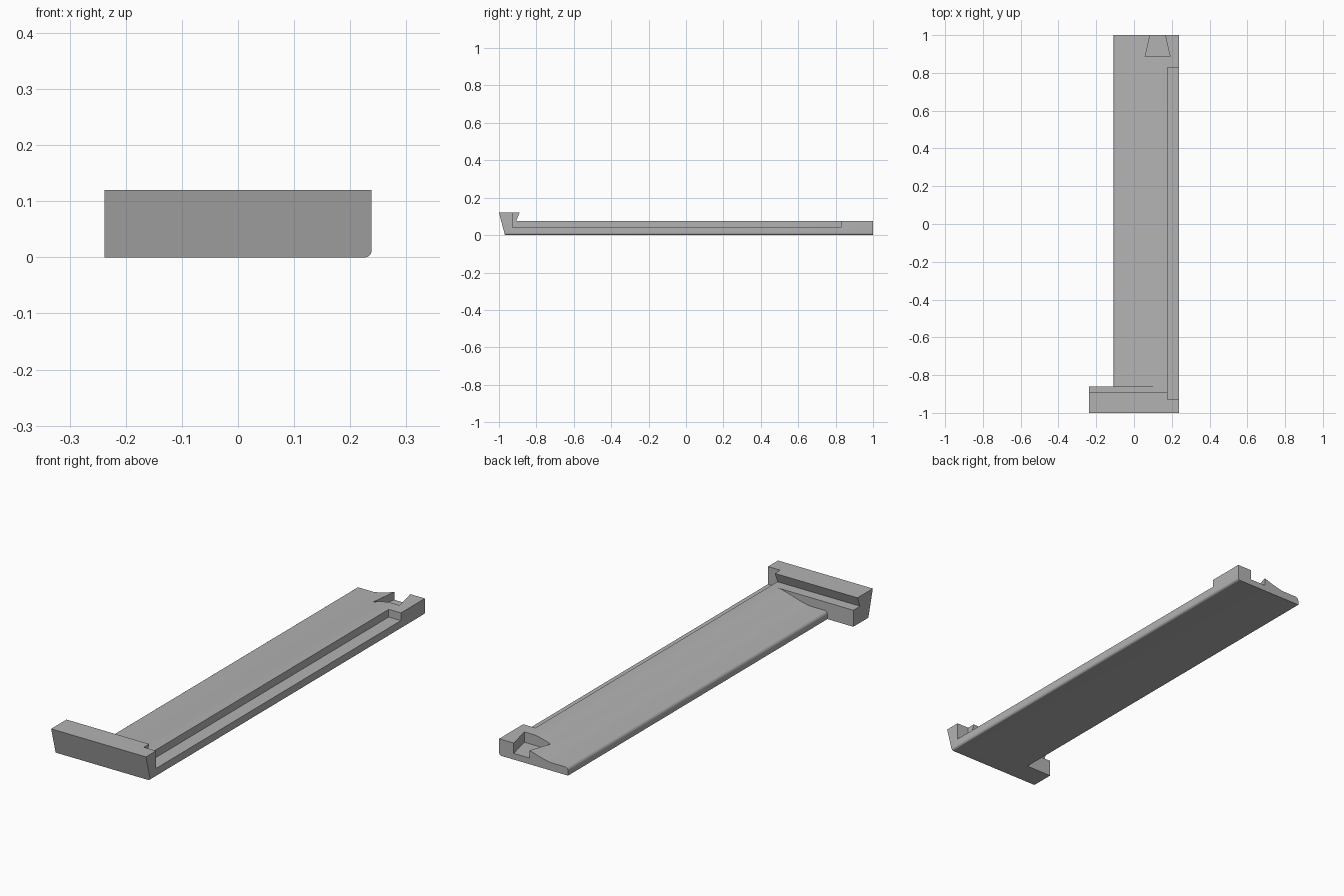
import bpy, bmesh, math
from mathutils import Vector

cube = bpy.data.objects.get("Cube")
if cube:
    bpy.data.objects.remove(cube, do_unlink=True)

grey = bpy.data.materials.new("plain grey")
grey.use_nodes = True
colour = (0.45, 0.45, 0.45, 1)
grey.diffuse_color = colour
grey.node_tree.nodes["Principled BSDF"].inputs["Base Color"].default_value = colour

RIGHT, LEFT, OUTER = 0.238, -0.108, -0.238   # plank sides and far block end
TOP, THIN, ROUND = 0.075, 0.036, 0.012       # plank heights, lower edge radius


def prism(name, outline, sweep):
    """Extrude a closed outline of 3D points along a sweep vector."""
    bm = bmesh.new()
    face = bm.faces.new([bm.verts.new(p) for p in outline])
    ext = bmesh.ops.extrude_face_region(bm, geom=[face])
    moved = [g for g in ext["geom"] if isinstance(g, bmesh.types.BMVert)]
    bmesh.ops.translate(bm, verts=moved, vec=Vector(sweep))
    bmesh.ops.recalc_face_normals(bm, faces=bm.faces)
    mesh = bpy.data.meshes.new(name)
    bm.to_mesh(mesh)
    bm.free()
    mesh.materials.append(grey)
    ob = bpy.data.objects.new(name, mesh)
    bpy.context.collection.objects.link(ob)
    return ob


def combine(target, other, operation):
    """Apply a boolean and remove the helper."""
    bpy.context.view_layer.objects.active = target
    mod = target.modifiers.new("join", "BOOLEAN")
    mod.operation, mod.object, mod.solver = operation, other, "EXACT"
    bpy.ops.object.modifier_apply(modifier=mod.name)
    bpy.data.objects.remove(other, do_unlink=True)


def arc(cx, cz, r, start, end, steps=6):
    angles = [math.radians(start + (end - start) * i / steps) for i in range(steps + 1)]
    return [(cx + r * math.cos(a), cz + r * math.sin(a)) for a in angles]


# Plank: thick on one side, easing down to a thin rounded edge
section = [(LEFT, 0)]
section += arc(RIGHT - ROUND, ROUND, ROUND, -90, 0)
section += [(RIGHT, TOP)]
for i in range(13):
    t = i / 12
    ease = 0.5 * t + 0.5 * t * t * (3 - 2 * t)
    section.append((0.14 - 0.16 * t, TOP + (THIN - TOP) * ease))
section += arc(LEFT + 0.016, THIN - 0.016, 0.016, 90, 180)
plank = prism("plank", [(x, -0.88, z) for x, z in section], (0, 1.88, 0))

# End block: sloping front, undercut lip and low ledge behind it
side = [(-0.968, 0), (-1, 0.12), (-0.89, 0.12), (-0.908, TOP), (-0.86, TOP), (-0.86, 0)]
block = prism("end_block", [(OUTER, y, z) for y, z in side], (RIGHT - OUTER, 0, 0))
bm = bmesh.new()
bm.from_mesh(block.data)
lower = [e for e in bm.edges
         if all(v.co.x > RIGHT - 0.001 and v.co.z < 0.001 for v in e.verts)]
bmesh.ops.bevel(bm, geom=lower, offset=ROUND, segments=6, profile=0.5, affect="EDGES")
bm.to_mesh(block.data)
bm.free()
combine(plank, block, "UNION")

# Long side rebate, running up through the block
rebate = prism("rebate_cutter",
               [(0.177, -0.928, 0.04), (0.3, -0.928, 0.04),
                (0.3, 0.828, 0.04), (0.177, 0.828, 0.04)], (0, 0, 0.2))
combine(plank, rebate, "DIFFERENCE")

# Dovetail notch in the far end
wide, narrow, mid = 0.066, 0.04, 0.125
notch = prism("notch_cutter",
              [(mid - wide, 0.886, 0.028), (mid + wide, 0.886, 0.028),
               (mid + narrow, 1, 0.028), (mid + narrow, 1.1, 0.028),
               (mid - narrow, 1.1, 0.028), (mid - narrow, 1, 0.028)], (0, 0, 0.2))
combine(plank, notch, "DIFFERENCE")

plank.name = "notched_plank_with_end_block"
bpy.ops.object.select_all(action="DESELECT")
plank.select_set(True)
bpy.context.view_layer.objects.active = plank
bpy.ops.object.shade_smooth_by_angle(angle=math.radians(25))
